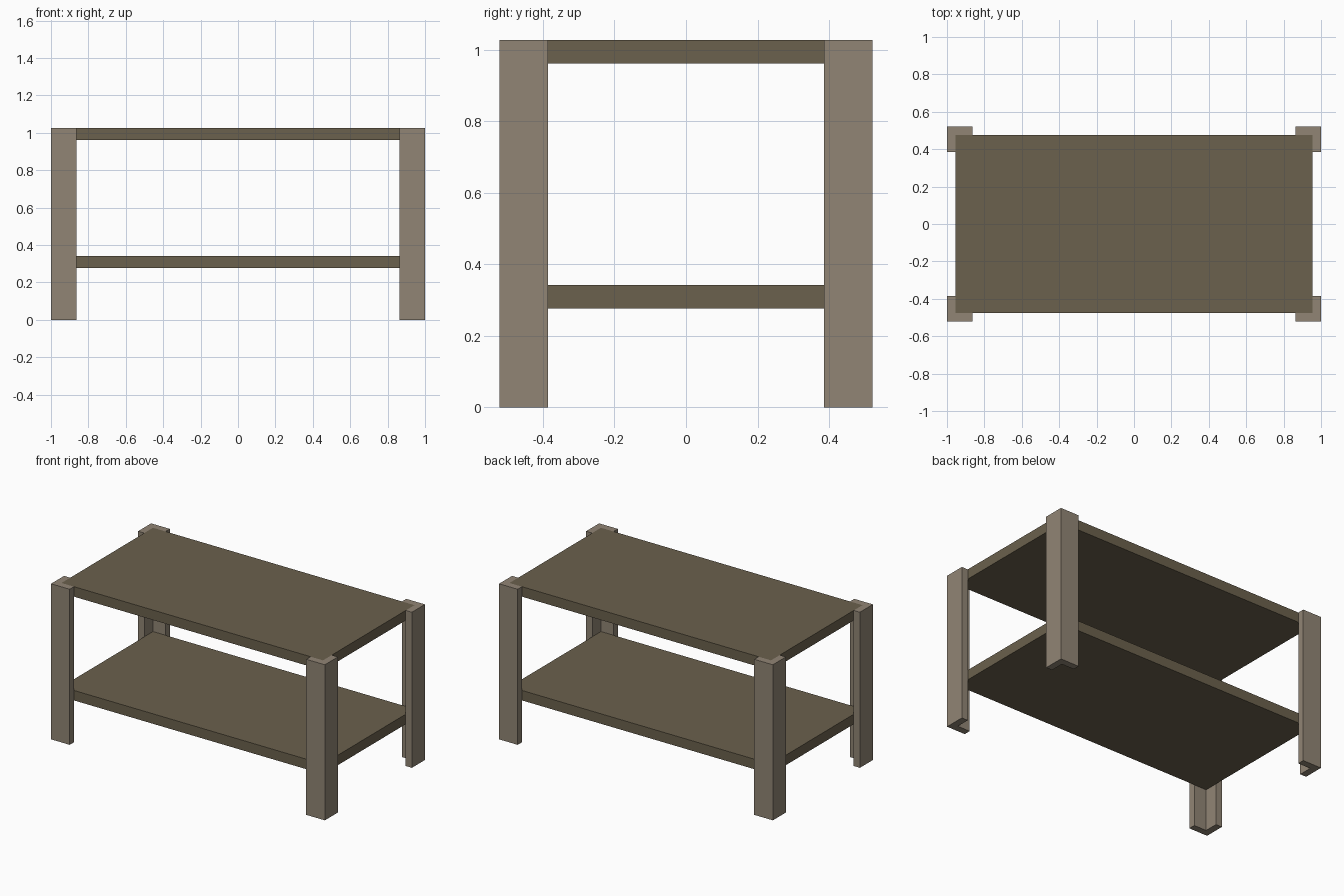
import bpy
import bmesh

cube = bpy.data.objects.get("Cube")
if cube:
    bpy.data.objects.remove(cube, do_unlink=True)

HALF_X, HALF_Y = 1.0, 0.522
HEIGHT = 1.027
LEG_WIDTH = 0.136
LEG_THICK = 0.045
BOARD_THICK = 0.066


def make_material(name, colour):
    mat = bpy.data.materials.new(name)
    mat.use_nodes = True
    mat.diffuse_color = colour
    mat.node_tree.nodes["Principled BSDF"].inputs["Base Color"].default_value = colour
    return mat


def extrude_profile(name, points, z, height, mat):
    """Raise a flat outline into a solid prism."""
    bm = bmesh.new()
    face = bm.faces.new([bm.verts.new((x, y, z)) for x, y in points])
    raised = bmesh.ops.extrude_face_region(bm, geom=[face])
    verts = [v for v in raised["geom"] if isinstance(v, bmesh.types.BMVert)]
    bmesh.ops.translate(bm, verts=verts, vec=(0, 0, height))
    bmesh.ops.recalc_face_normals(bm, faces=bm.faces)
    mesh = bpy.data.meshes.new(name)
    bm.to_mesh(mesh)
    bm.free()
    mesh.materials.append(mat)
    obj = bpy.data.objects.new(name, mesh)
    bpy.context.collection.objects.link(obj)
    return obj


dark_wood = make_material("dark_wood", (0.147, 0.119, 0.074, 1))
pale_wood = make_material("pale_wood", (0.283, 0.235, 0.178, 1))

# Table top and lower shelf, fitting inside the angled legs
bx, by = HALF_X - LEG_THICK, HALF_Y - LEG_THICK
board = [(-bx, -by), (bx, -by), (bx, by), (-bx, by)]
extrude_profile("table_top", board, HEIGHT - BOARD_THICK, BOARD_THICK, dark_wood)
extrude_profile("lower_shelf", board, 0.276, BOARD_THICK, dark_wood)

# L-shaped corner legs wrapping the board corners
w, t = LEG_WIDTH, LEG_THICK
angle = [(0, 0), (w, 0), (w, t), (t, t), (t, w), (0, w)]
for y_name, sy in (("front", -1), ("back", 1)):
    for x_name, sx in (("right", -1), ("left", 1)):
        outline = [(sx * (HALF_X - a), sy * (HALF_Y - b)) for a, b in angle]
        extrude_profile(f"{y_name}_{x_name}_leg", outline, 0, HEIGHT, pale_wood)
